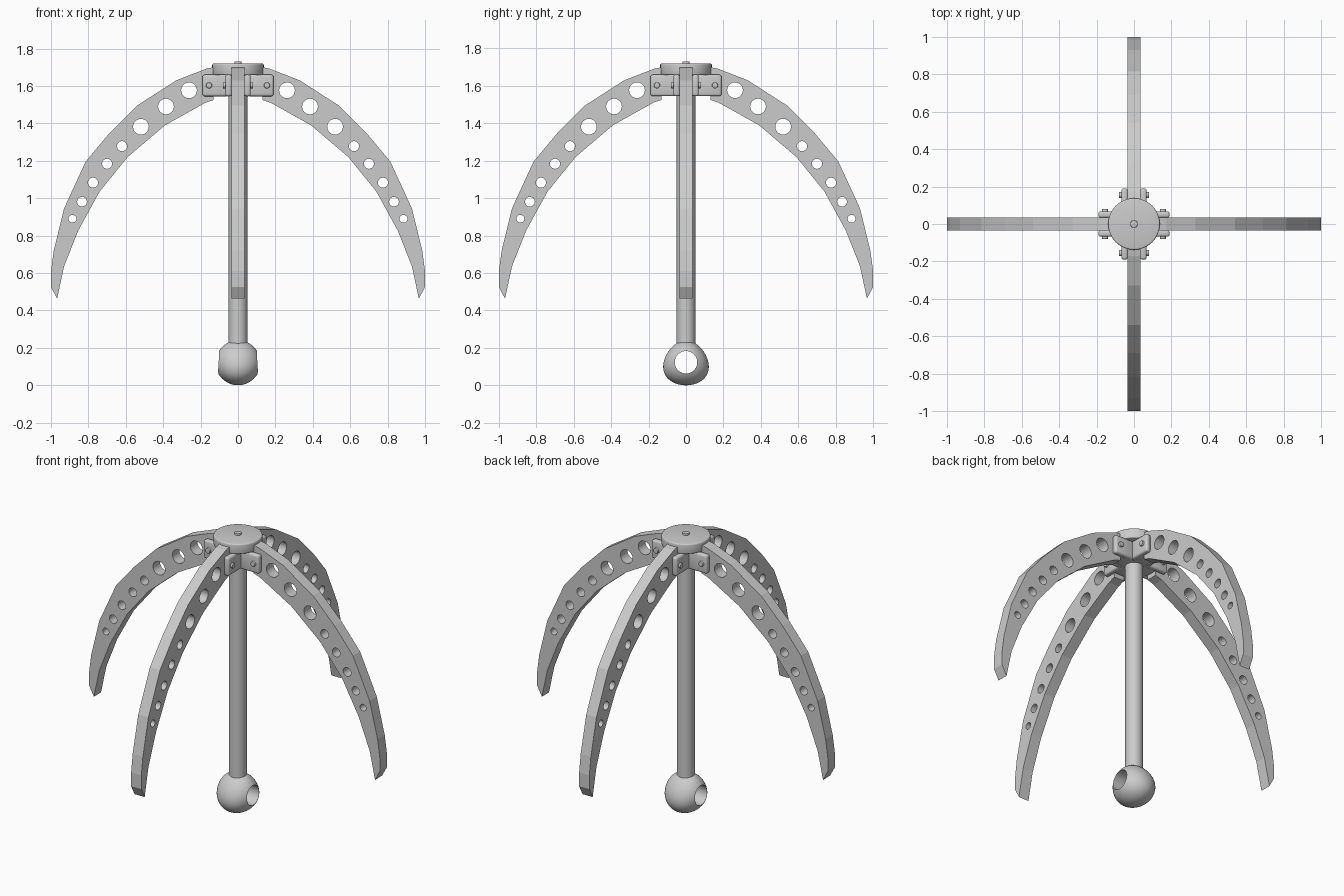
import bpy, bmesh
from math import pi, radians, cos, sin
from mathutils import Matrix

if "Cube" in bpy.data.objects:
    bpy.data.objects.remove(bpy.data.objects["Cube"])


def cylinder(name, r, depth, loc, rot=(0, 0, 0), verts=48, bevel=0.0):
    bpy.ops.mesh.primitive_cylinder_add(radius=r, depth=depth, location=loc, rotation=rot, vertices=verts)
    ob = bpy.context.object
    ob.name = name
    if bevel:
        m = ob.modifiers.new("bevel", 'BEVEL')
        m.width, m.segments, m.limit_method = bevel, 3, 'ANGLE'
        bpy.ops.object.modifier_apply(modifier=m.name)
    bpy.ops.object.shade_smooth_by_angle(angle=radians(35))
    return ob


def box(name, lo, hi, angle, bevel):
    size = [b - a for a, b in zip(lo, hi)]
    mid = [(a + b) / 2 for a, b in zip(lo, hi)]
    bm = bmesh.new()
    bmesh.ops.create_cube(bm, size=1, matrix=Matrix.Translation(mid) @ Matrix.Diagonal((*size, 1)))
    bmesh.ops.bevel(bm, geom=bm.edges[:], offset=bevel, segments=3, profile=0.5, affect='EDGES')
    bm.transform(Matrix.Rotation(angle, 4, 'Z'))
    me = bpy.data.meshes.new(name)
    bm.to_mesh(me)
    bm.free()
    ob = bpy.data.objects.new(name, me)
    bpy.context.collection.objects.link(ob)
    bpy.ops.object.select_all(action='DESELECT')
    ob.select_set(True)
    bpy.context.view_layer.objects.active = ob
    bpy.ops.object.shade_smooth_by_angle(angle=radians(35))


# Curved claw arm: side profile and lightening holes (x, z, radius)
OUTLINE = [(0.13, 1.70), (0.17, 1.692), (0.33, 1.63), (0.54, 1.495), (0.69, 1.345), (0.815, 1.195),
           (0.93, 0.945), (0.985, 0.72), (1.0, 0.61), (1.0, 0.525), (0.967, 0.463),
           (0.93, 0.635), (0.855, 0.825), (0.74, 1.035), (0.59, 1.22),
           (0.39, 1.39), (0.175, 1.51), (0.13, 1.525)]
HOLES = [(0.262, 1.577, 0.042), (0.385, 1.49, 0.042), (0.519, 1.382, 0.042), (0.62, 1.278, 0.027),
         (0.70, 1.184, 0.027), (0.775, 1.083, 0.027), (0.834, 0.981, 0.026), (0.885, 0.89, 0.021)]


def arm_mesh():
    cu = bpy.data.curves.new("arm_profile", 'CURVE')
    cu.dimensions, cu.fill_mode, cu.extrude = '2D', 'BOTH', 0.035
    loops = [OUTLINE]
    for x, z, r in HOLES:
        loops.append([(x + r * cos(i * pi / 12), z + r * sin(i * pi / 12)) for i in range(24)])
    for loop in loops:
        s = cu.splines.new('POLY')
        s.points.add(len(loop) - 1)
        for p, (x, z) in zip(s.points, loop):
            p.co = (x, z, 0, 1)
        s.use_cyclic_u = True
    tmp = bpy.data.objects.new("arm_profile", cu)
    bpy.context.collection.objects.link(tmp)
    dg = bpy.context.evaluated_depsgraph_get()
    me = bpy.data.meshes.new_from_object(tmp.evaluated_get(dg))
    bpy.data.objects.remove(tmp)
    me.transform(Matrix.Rotation(pi / 2, 4, 'X'))
    bm = bmesh.new()
    bm.from_mesh(me)
    bmesh.ops.remove_doubles(bm, verts=bm.verts[:], dist=1e-5)
    bmesh.ops.recalc_face_normals(bm, faces=bm.faces[:])
    for f in bm.faces:
        f.smooth = False
    bm.to_mesh(me)
    bm.free()
    return me


# Four arms, each held in a clevis bracket with a cross bolt
claw = arm_mesh()
for i, side in enumerate(("right", "back", "left", "front")):
    a = i * pi / 2
    ob = bpy.data.objects.new(side + "_arm", claw)
    ob.rotation_euler = (0, 0, a)
    bpy.context.collection.objects.link(ob)
    box(side + "_bracket_plate_a", (0.05, 0.033, 1.545), (0.19, 0.068, 1.66), a, 0.012)
    box(side + "_bracket_plate_b", (0.05, -0.068, 1.545), (0.19, -0.033, 1.66), a, 0.012)
    box(side + "_bracket_web", (0.03, -0.05, 1.547), (0.125, 0.05, 1.658), a, 0.005)
    cylinder(side + "_bolt", 0.016, 0.16, (0.155 * cos(a), 0.155 * sin(a), 1.603),
             (pi / 2, 0, a), 16, 0.003)

# Shaft, cap disc and cap bolt
cylinder("shaft", 0.05, 1.45, (0, 0, 0.935))
cylinder("cap_disc", 0.138, 0.062, (0, 0, 1.689), bevel=0.008)
cylinder("cap_bolt", 0.02, 0.03, (0, 0, 1.716), verts=16, bevel=0.003)

# Ball end, narrowed towards the top, with a rope hole along x
bpy.ops.mesh.primitive_uv_sphere_add(segments=48, ring_count=32, radius=0.12, location=(0, 0, 0.12))
ball = bpy.context.object
ball.name = "ball_end"
for v in ball.data.vertices:
    v.co.y *= 1 - 1.5 * v.co.z
cutter = cylinder("rope_hole_cutter", 0.06, 0.5, (0, 0, 0.123), (0, pi / 2, 0))
cutter.hide_render = True
bpy.ops.object.select_all(action='DESELECT')
ball.select_set(True)
bpy.context.view_layer.objects.active = ball
m = ball.modifiers.new("rope_hole", 'BOOLEAN')
m.operation, m.object, m.solver = 'DIFFERENCE', cutter, 'EXACT'
bpy.ops.object.modifier_apply(modifier=m.name)
bpy.data.objects.remove(cutter)
bpy.ops.object.shade_smooth_by_angle(angle=radians(35))
